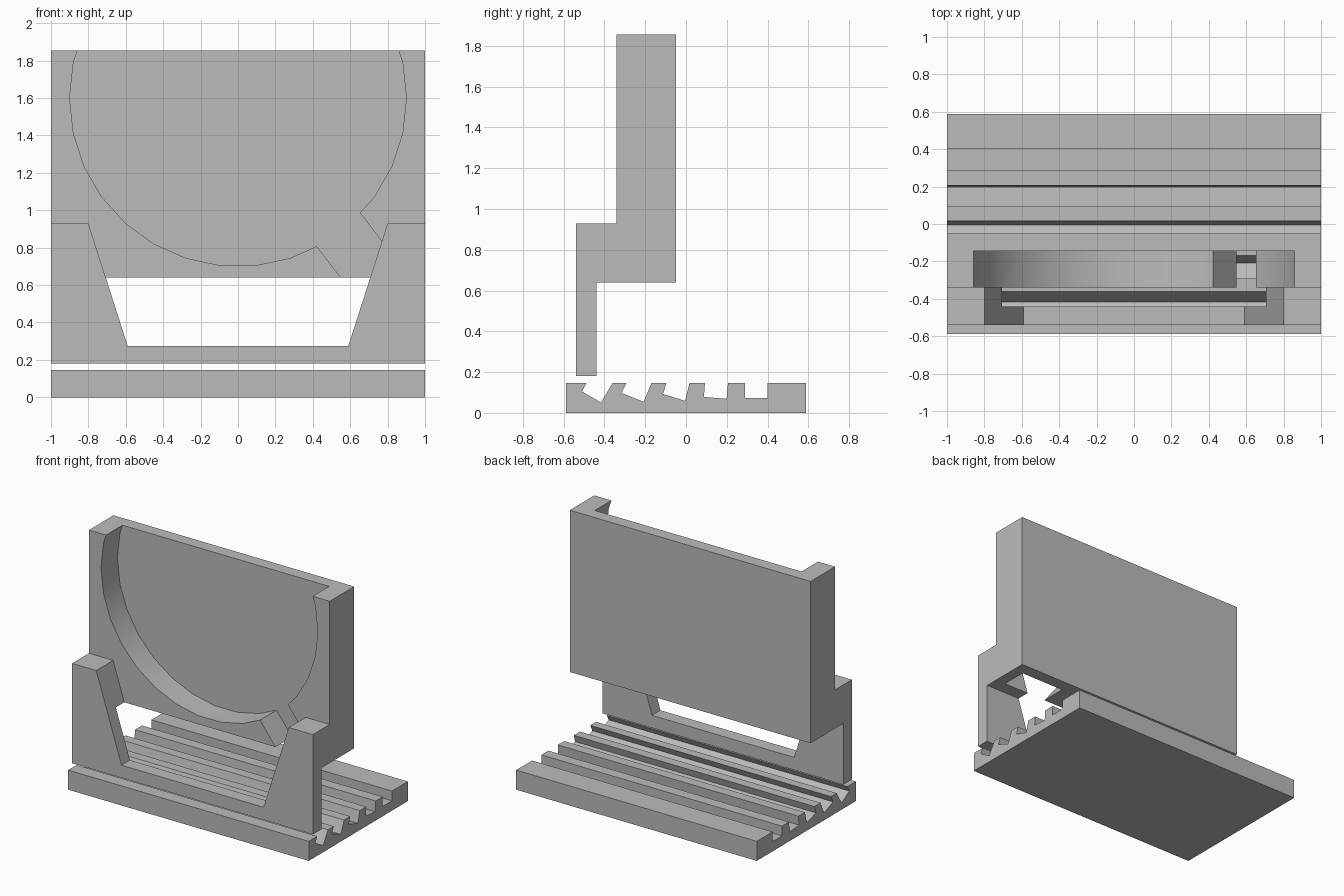
import bpy, bmesh, math
from mathutils import Vector

cube = bpy.data.objects.get("Cube")
if cube:
    bpy.data.objects.remove(cube, do_unlink=True)

grey = bpy.data.materials.new("plain grey")
grey.use_nodes = True
COLOUR = (0.5, 0.5, 0.5, 1)
grey.diffuse_color = COLOUR
grey.node_tree.nodes["Principled BSDF"].inputs["Base Color"].default_value = COLOUR


def prism(name, outline, axis, start, end):
    """Extrude an outline: (y, z) points along x, or (x, z) points along y."""
    place = (lambda a, b: (start, a, b)) if axis == "x" else (lambda a, b: (a, start, b))
    step = Vector((end - start, 0, 0)) if axis == "x" else Vector((0, end - start, 0))
    bm = bmesh.new()
    face = bm.faces.new([bm.verts.new(place(a, b)) for a, b in outline])
    extruded = bmesh.ops.extrude_face_region(bm, geom=[face])["geom"]
    bmesh.ops.translate(bm, vec=step, verts=[g for g in extruded if isinstance(g, bmesh.types.BMVert)])
    bmesh.ops.recalc_face_normals(bm, faces=bm.faces)
    mesh = bpy.data.meshes.new(name)
    bm.to_mesh(mesh)
    bm.free()
    mesh.materials.append(grey)
    obj = bpy.data.objects.new(name, mesh)
    bpy.context.collection.objects.link(obj)
    return obj


def cut(target, cutter):
    """Subtract the cutter and remove it."""
    mod = target.modifiers.new("cut", "BOOLEAN")
    mod.operation = "DIFFERENCE"
    mod.solver = "EXACT"
    mod.object = cutter
    bpy.context.view_layer.objects.active = target
    bpy.ops.object.modifier_apply(modifier=mod.name)
    bpy.data.objects.remove(cutter, do_unlink=True)


# Base plate with a row of grooves that tilt less and less towards the back
TOP = 0.147
grooves = [
    [(-0.488, TOP), (-0.51, 0.105), (-0.417, 0.051), (-0.36, TOP)],
    [(-0.292, TOP), (-0.316, 0.098), (-0.208, 0.054), (-0.169, TOP)],
    [(-0.096, TOP), (-0.113, 0.093), (-0.005, 0.059), (0.017, TOP)],
    [(0.093, TOP), (0.088, 0.078), (0.199, 0.069), (0.206, TOP)],
    [(0.289, TOP), (0.289, 0.074), (0.4, 0.074), (0.4, TOP)],
]
profile = [(-0.588, 0), (-0.588, TOP)] + sum(grooves, []) + [(0.588, TOP), (0.588, 0)]
prism("grooved_base", profile, "x", -1, 1)

# Upright holder: tall back block with a thinner front foot plate
FRONT, BACK = -0.34, -0.145
holder = prism("upright_holder", [
    (-0.54, 0.18), (-0.44, 0.18), (-0.44, 0.64), (-0.05, 0.64),
    (-0.05, 1.855), (FRONT, 1.855), (FRONT, 0.93), (-0.54, 0.93)], "x", -1, 1)

# Tapered opening in the front foot
cut(holder, prism("foot_opening", [
    (-0.59, 0.275), (0.59, 0.275), (0.833, 1.033), (-0.833, 1.033)], "y", -0.7, FRONT))

# Round pocket, open at the top
RADIUS, CENTRE, SIDES = 0.9, Vector((0, 1.6)), 30
circle = [CENTRE + RADIUS * Vector((math.cos(a), math.sin(a)))
          for a in (math.tau * i / SIDES for i in range(SIDES))]
cut(holder, prism("round_pocket", circle, "y", -0.4, BACK))

# Slanted cable channel running outwards from the pocket
out = Vector((0.607, -0.795))
side = Vector((0.795, 0.607)) * 0.146
near, far = CENTRE + out * 0.7, CENTRE + out * 1.4
cut(holder, prism("cable_channel", [near - side, near + side, far + side, far - side],
                  "y", FRONT, BACK))

# Smooth the curved pocket wall while keeping the corners sharp
bpy.ops.object.select_all(action="DESELECT")
holder.select_set(True)
bpy.context.view_layer.objects.active = holder
bpy.ops.object.shade_smooth_by_angle(angle=math.radians(30))
